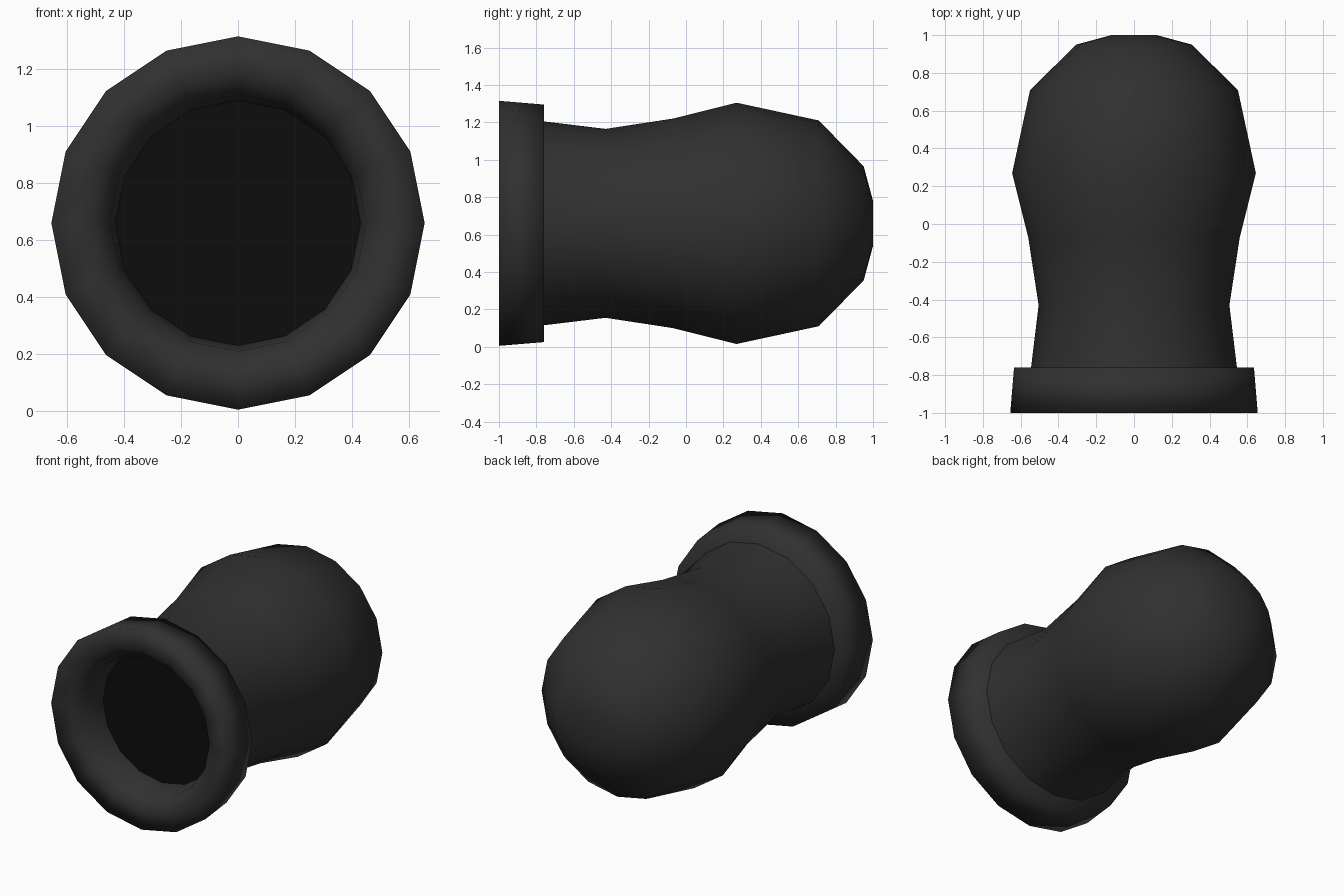
import bpy, math

if "Cube" in bpy.data.objects:
    bpy.data.objects.remove(bpy.data.objects["Cube"])

SIDES = 16
AXIS_Z = 0.66


def material(name, v):
    m = bpy.data.materials.new(name)
    m.diffuse_color = (v, v, v, 1)
    m.use_nodes = True
    m.node_tree.nodes["Principled BSDF"].inputs["Base Color"].default_value = m.diffuse_color
    return m


def lathe(name, profile, mat, cap_start=False, cap_end=False, angle=60):
    """Revolve (radius, y) points around the lengthwise axis."""
    verts, faces = [], []
    for r, y in profile:
        for k in range(SIDES):
            a = 2 * math.pi * k / SIDES
            verts.append((r * math.sin(a), y, AXIS_Z + r * math.cos(a)))
    for i in range(len(profile) - 1):
        for k in range(SIDES):
            n = (k + 1) % SIDES
            a, b = i * SIDES, (i + 1) * SIDES
            faces.append((a + k, a + n, b + n, b + k))
    if cap_start:
        faces.append(tuple(reversed(range(SIDES))))
    if cap_end:
        b = (len(profile) - 1) * SIDES
        faces.append(tuple(range(b, b + SIDES)))
    me = bpy.data.meshes.new(name)
    me.from_pydata(verts, [], faces)
    me.materials.append(mat)
    ob = bpy.data.objects.new(name, me)
    bpy.context.collection.objects.link(ob)
    bpy.ops.object.select_all(action='DESELECT')
    ob.select_set(True)
    bpy.context.view_layer.objects.active = ob
    # consistent outward normals
    bpy.ops.object.mode_set(mode='EDIT')
    bpy.ops.mesh.select_all(action='SELECT')
    bpy.ops.mesh.normals_make_consistent(inside=False)
    bpy.ops.object.mode_set(mode='OBJECT')
    bpy.ops.object.shade_smooth_by_angle(angle=math.radians(angle))
    return ob


iron = material("dark iron", 0.03)
black = material("bore black", 0.004)

# Bulbous barrel with a rounded rear and a hidden closed front
lathe("barrel", [(0.545, -0.76), (0.505, -0.43), (0.56, -0.07), (0.645, 0.27),
                 (0.55, 0.71), (0.305, 0.95), (0.12, 1.0)], iron, True, True)

# Muzzle ring: closed loop, flared outside and funnelled inside
lathe("muzzle_ring", [(0.43, -0.76), (0.635, -0.76), (0.655, -1.0), (0.52, -1.0),
                      (0.45, -0.94), (0.43, -0.78), (0.43, -0.76)], iron, angle=100)

# Dark bore disc
lathe("bore", [(0.43, -0.785), (0.43, -0.77)], black, True, True)
